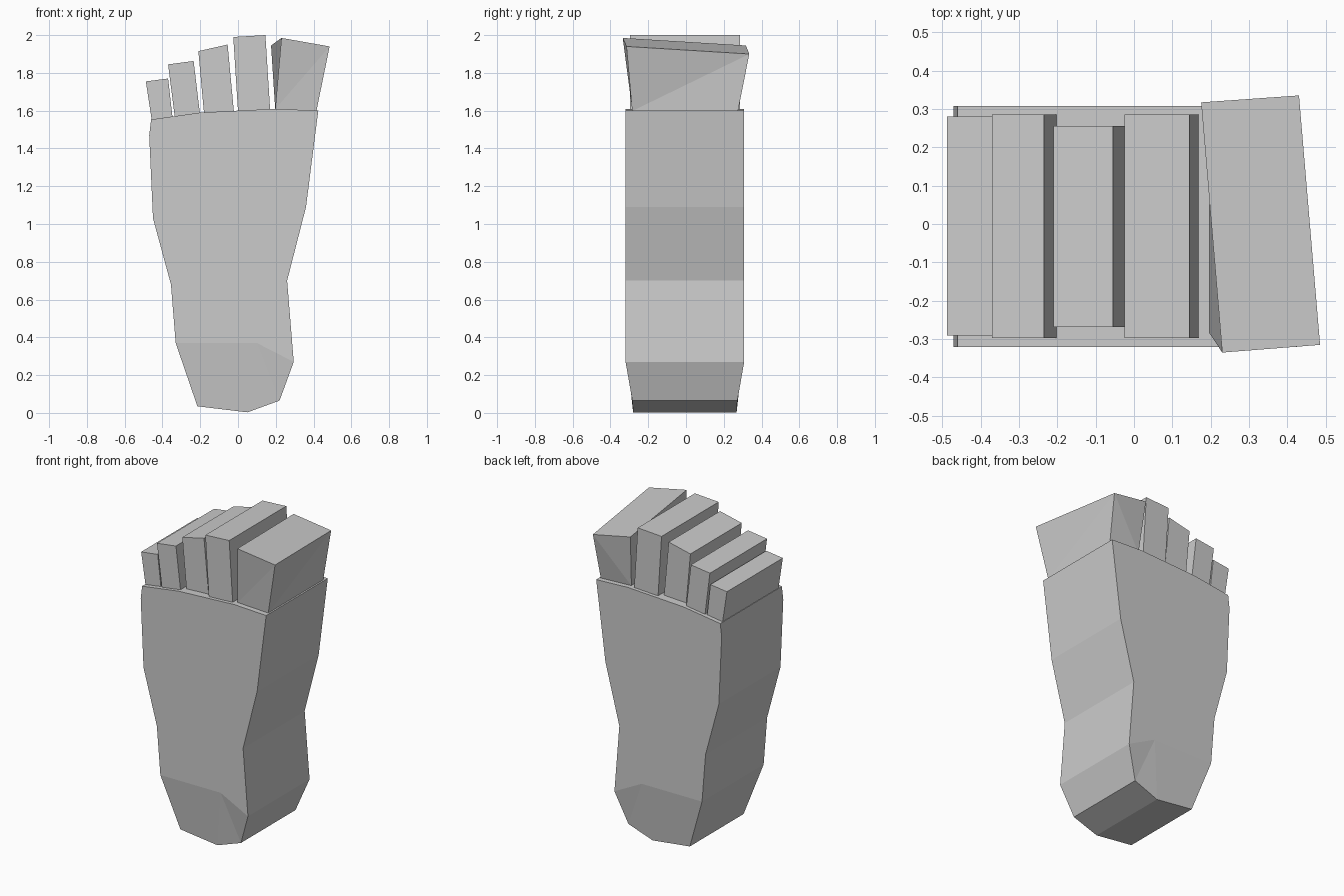
import bpy, bmesh


def make_object(name, verts, faces):
    mesh = bpy.data.meshes.new(name)
    bm = bmesh.new()
    vs = [bm.verts.new(v) for v in verts]
    for f in faces:
        bm.faces.new([vs[i] for i in f])
    bmesh.ops.recalc_face_normals(bm, faces=bm.faces[:])
    bm.to_mesh(mesh)
    bm.free()
    obj = bpy.data.objects.new(name, mesh)
    bpy.context.collection.objects.link(obj)
    return obj


# Foot body: outline (x, z), starting at the heel's upper left corner
outline = [(-0.33, 0.37), (-0.215, 0.035), (0.05, 0.003), (0.22, 0.065), (0.295, 0.27),
           (0.26, 0.70), (0.36, 1.09), (0.407, 1.46), (0.425, 1.60), (0.20, 1.61),
           (-0.20, 1.59), (-0.46, 1.553), (-0.47, 1.47), (-0.45, 1.03), (-0.355, 0.68)]
heel_y = {1: 0.04, 2: 0.04, 3: 0.036}       # inset of the tapered heel points
n = len(outline)
crease = (0.10, 0.37)                       # inner point of the heel crease
verts = []
for side, y0 in ((1, -0.32), (-1, 0.308)):
    verts += [(x, y0 + side * heel_y.get(i, 0), z) for i, (x, z) in enumerate(outline)]
    verts.append((crease[0], y0, crease[1]))
faces = []
for o in (0, n + 1):
    c = n + o
    faces.append([c] + [i + o for i in range(4, n)] + [o])
    faces += [[o, 1 + o, 2 + o, c], [2 + o, 3 + o, c], [3 + o, 4 + o, c]]
for i in range(n):
    j = (i + 1) % n
    faces.append([i, j, j + n + 1, i + n + 1])
make_object("foot_body", verts, faces)


# Small toes: tapered slanted blocks (base left, base right, top right, top left), y range
BOX = [[0, 1, 2, 3], [7, 6, 5, 4], [0, 4, 5, 1], [1, 5, 6, 2], [2, 6, 7, 3], [3, 7, 4, 0]]
toes = {
    "second_toe": ([(0.0, 1.598), (0.17, 1.605), (0.145, 2.0), (-0.025, 1.99)], -0.297, 0.285),
    "third_toe": ([(-0.18, 1.588), (-0.022, 1.597), (-0.055, 1.95), (-0.21, 1.915)], -0.268, 0.255),
    "fourth_toe": ([(-0.335, 1.568), (-0.202, 1.587), (-0.235, 1.863), (-0.37, 1.845)], -0.297, 0.285),
    "little_toe": ([(-0.457, 1.552), (-0.347, 1.567), (-0.37, 1.77), (-0.488, 1.755)], -0.29, 0.28),
}
for name, (quad, y0, y1) in toes.items():
    make_object(name, [(x, y, z) for y in (y0, y1) for x, z in quad], BOX)

# Big toe: flared block with a twisted, tilted top
big = [(0.197, -0.285, 1.608), (0.415, -0.285, 1.598), (0.485, -0.315, 1.94), (0.23, -0.335, 1.985),
       (0.197, 0.275, 1.608), (0.415, 0.275, 1.598), (0.43, 0.335, 1.90), (0.175, 0.317, 1.945)]
make_object("big_toe", big, [[0, 1, 2], [0, 2, 3], [4, 5, 6], [4, 6, 7], [0, 1, 5, 4],
                             [1, 5, 6], [1, 6, 2], [2, 6, 7, 3], [0, 3, 4], [3, 7, 4]])
